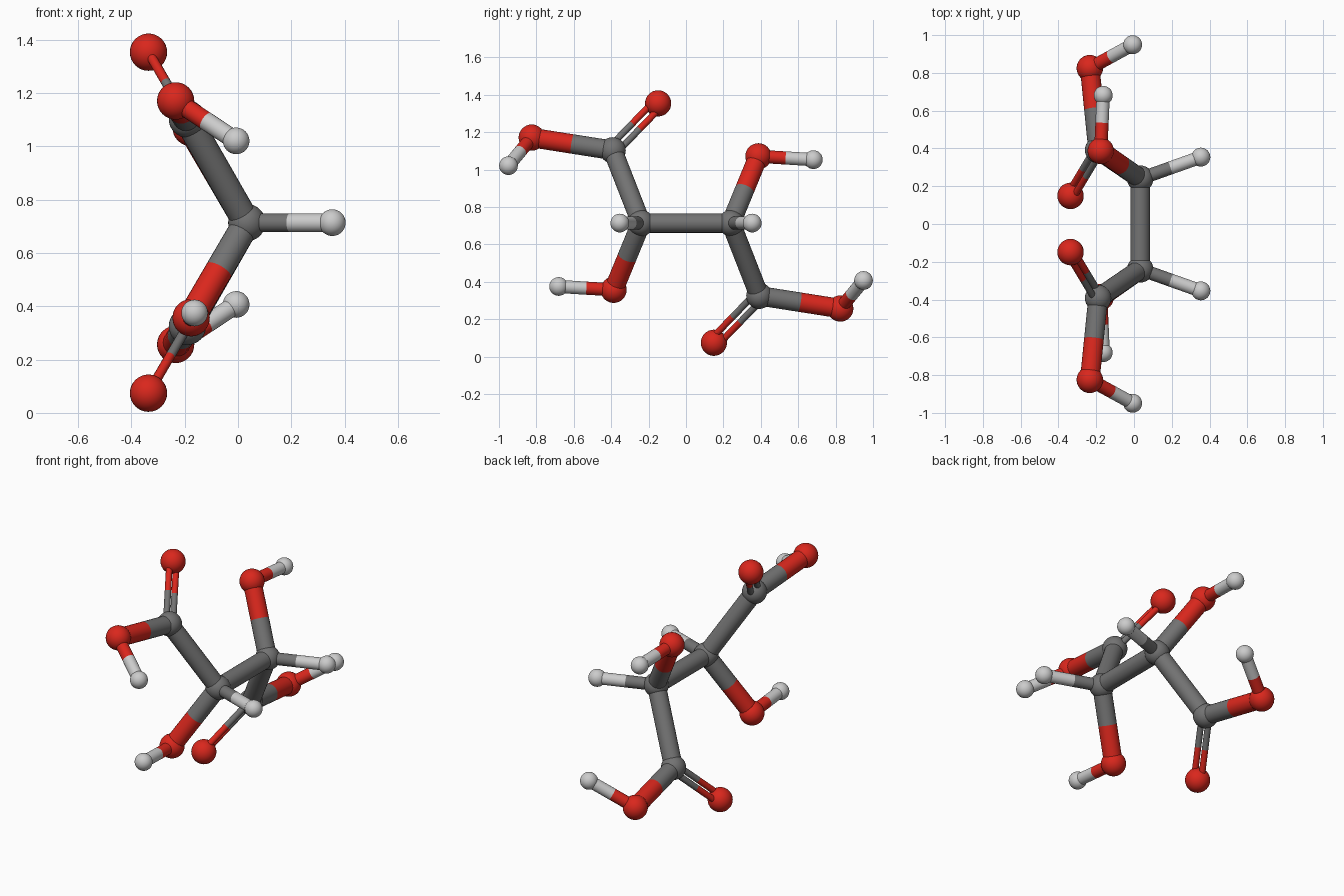
import bpy
from mathutils import Vector

if "Cube" in bpy.data.objects:
    bpy.data.objects.remove(bpy.data.objects["Cube"])

MID_Z = 0.714
COLOURS = {"carbon": (0.17, 0.17, 0.17, 1),
           "oxygen": (0.70, 0.02, 0.012, 1),
           "hydrogen": (0.75, 0.75, 0.75, 1)}
RADII = {"carbon": 0.07, "oxygen": 0.07, "hydrogen": 0.05}

materials = {}
for element, colour in COLOURS.items():
    materials[element] = bpy.data.materials.new(element)
    materials[element].diffuse_color = colour

# one half of the molecule; the other half is a half turn about the x axis
ATOMS = {
    "core": ("carbon", (0.033, -0.24, 0.714)),
    "core_h": ("hydrogen", (0.354, -0.354, 0.714)),
    "hydroxyl_o": ("oxygen", (-0.176, -0.387, 0.357)),
    "hydroxyl_h": ("hydrogen", (-0.163, -0.681, 0.375)),
    "acid_c": ("carbon", (-0.190, -0.392, 1.103)),
    "carbonyl_o": ("oxygen", (-0.336, -0.149, 1.354)),
    "acid_o": ("oxygen", (-0.234, -0.825, 1.171)),
    "acid_h": ("hydrogen", (-0.007, -0.949, 1.021)),
}
THICK, THIN, DOUBLE = 0.052, 0.035, 0.018
BONDS = [("core", "core_h", THIN), ("core", "hydroxyl_o", THICK),
         ("hydroxyl_o", "hydroxyl_h", THIN), ("core", "acid_c", THICK),
         ("acid_c", "acid_o", THICK), ("acid_o", "acid_h", THIN)]


def finish(name, element):
    ob = bpy.context.object
    ob.name = name
    ob.data.materials.append(materials[element])
    bpy.ops.object.shade_smooth_by_angle()


def ball(name, element, pos):
    bpy.ops.mesh.primitive_uv_sphere_add(segments=32, ring_count=16,
                                         radius=RADII[element], location=pos)
    finish(name + "_atom", element)


def rod(name, element, a, b, r):
    d = b - a
    bpy.ops.mesh.primitive_cylinder_add(vertices=24, radius=r, depth=d.length,
                                        location=(a + b) / 2)
    bpy.context.object.rotation_euler = d.to_track_quat('Z', 'Y').to_euler()
    finish(name, element)


def bond(name, elem_a, a, elem_b, b, r):
    # each half takes the colour of its atom
    m = (a + b) / 2
    rod(name + "_bond_start", elem_a, a, m, r)
    rod(name + "_bond_end", elem_b, m, b, r)


def turn(p, flip):
    x, y, z = p
    return Vector((x, -y, 2 * MID_Z - z)) if flip else Vector(p)


for flip, side in ((False, "near"), (True, "far")):
    pos = {k: turn(p, flip) for k, (e, p) in ATOMS.items()}
    kind = {k: e for k, (e, p) in ATOMS.items()}
    for key in ATOMS:
        ball(f"{side}_{key}", kind[key], pos[key])
    for a, b, r in BONDS:
        bond(f"{side}_{a}_{b}", kind[a], pos[a], kind[b], pos[b], r)

    # double bond: two thin rods side by side in the acid group's plane
    c, o = pos["acid_c"], pos["carbonyl_o"]
    axis = (o - c).normalized()
    across = pos["acid_o"] - c
    across = (across - axis * across.dot(axis)).normalized() * 0.026
    for s in (-1, 1):
        bond(f"{side}_double_{'a' if s < 0 else 'b'}", "carbon", c + across * s,
             "oxygen", o + across * s, DOUBLE)

# central carbon to carbon bond
core = ATOMS["core"][1]
rod("central_bond", "carbon", turn(core, False), turn(core, True), THICK)

for m in bpy.data.materials:
    if m.users and not m.is_grease_pencil:
        m.use_nodes = True
        m.node_tree.nodes["Principled BSDF"].inputs["Base Color"].default_value = m.diffuse_color
